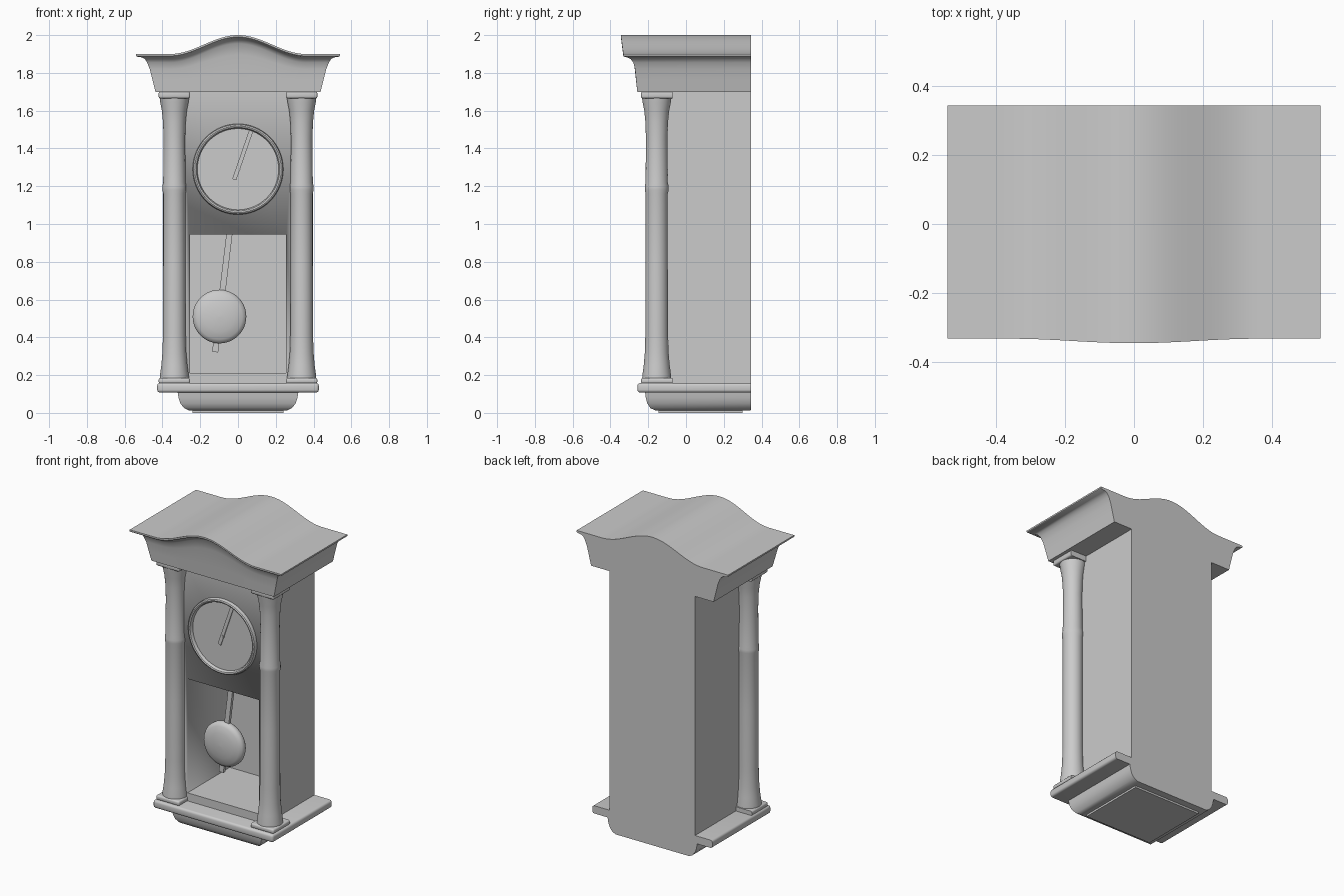
import bpy, bmesh, math
from mathutils import Matrix

if "Cube" in bpy.data.objects:
    bpy.data.objects.remove(bpy.data.objects["Cube"])

BACK = 0.343


def finish(name, bm, angle=35):
    bmesh.ops.recalc_face_normals(bm, faces=bm.faces)
    me = bpy.data.meshes.new(name)
    bm.to_mesh(me)
    bm.free()
    ob = bpy.data.objects.new(name, me)
    bpy.context.collection.objects.link(ob)
    bpy.ops.object.select_all(action='DESELECT')
    bpy.context.view_layer.objects.active = ob
    ob.select_set(True)
    bpy.ops.object.shade_smooth_by_angle(angle=math.radians(angle))
    return ob


def box(name, x0, x1, y0, y1, z0, z1, bevel=0, segments=3):
    bm = bmesh.new()
    bmesh.ops.create_cube(bm, size=1)
    for v in bm.verts:
        v.co = ((x0 + x1) / 2 + v.co.x * (x1 - x0),
                (y0 + y1) / 2 + v.co.y * (y1 - y0),
                (z0 + z1) / 2 + v.co.z * (z1 - z0))
    if bevel:
        # round everything except the flat back edges
        edges = [e for e in bm.edges if min(v.co.y for v in e.verts) < y1 - 1e-4]
        bmesh.ops.bevel(bm, geom=edges, offset=bevel, segments=segments,
                        profile=0.5, affect='EDGES')
    return finish(name, bm)


def lathe(name, profile, loc, facing_front=False, n=40, closed=False):
    """Spin (radius, height) points; height runs along z, or towards -y."""
    bm = bmesh.new()
    rings = [[bm.verts.new((r * math.cos(2 * math.pi * i / n),
                            r * math.sin(2 * math.pi * i / n), h))
              for i in range(n)] for r, h in profile]
    pairs = list(zip(rings, rings[1:]))
    if closed:
        pairs.append((rings[-1], rings[0]))
    else:
        bm.faces.new(rings[0])
        bm.faces.new(rings[-1])
    for a, b in pairs:
        for i in range(n):
            j = (i + 1) % n
            bm.faces.new((a[i], a[j], b[j], b[i]))
    m = Matrix.Translation(loc)
    if facing_front:
        m = m @ Matrix.Rotation(math.radians(90), 4, 'X')
    bm.transform(m)
    return finish(name, bm)


def bar(name, a, b, width, y0, y1):
    """Flat strip between two (x, z) points."""
    bm = bmesh.new()
    dx, dz = b[0] - a[0], b[1] - a[1]
    bmesh.ops.create_cube(bm, size=1)
    bmesh.ops.scale(bm, vec=(width, y1 - y0, math.hypot(dx, dz)), verts=bm.verts)
    bm.transform(Matrix.Translation(((a[0] + b[0]) / 2, (y0 + y1) / 2, (a[1] + b[1]) / 2))
                 @ Matrix.Rotation(math.atan2(dx, dz), 4, 'Y'))
    return finish(name, bm)


def wave(x):
    return 0.5 * (1 + math.cos(math.pi * min(abs(x) / 0.36, 1)))


def moulding(name, layers, n):
    """Loft of (half width, front y, back y, z, wave amount), flat at the back."""
    bm = bmesh.new()
    loops = []
    for w, yf, yb, z, f in layers:
        xs = [w * (2 * i / n - 1) for i in range(n + 1)]
        front = [bm.verts.new((x, yf - 0.013 * f * wave(x), z + 0.1 * f * wave(x))) for x in xs]
        back = [bm.verts.new((x, yb, z + 0.1 * f * wave(x))) for x in xs]
        loops.append(front + back[::-1])
    m = len(loops[0])
    for a, b in zip(loops, loops[1:]):
        for i in range(m):
            j = (i + 1) % m
            bm.faces.new((a[i], a[j], b[j], b[i]))
    for loop in (loops[0], loops[-1]):
        for i in range(n):
            bm.faces.new((loop[i], loop[i + 1], loop[m - 2 - i], loop[m - 1 - i]))
    return finish(name, bm)


# Case with the pendulum opening cut into its front
case = box("case", -0.305, 0.305, -0.15, BACK, 0.15, 1.72)
cutter = box("opening_cutter", -0.255, 0.255, -0.3, 0.28, 0.21, 0.945)
cutter.hide_render = True
cutter.hide_viewport = True
cut = case.modifiers.new("opening", 'BOOLEAN')
cut.operation = 'DIFFERENCE'
cut.solver = 'EXACT'
cut.object = cutter

# Base shelf and the curved foot beneath it
box("base_shelf", -0.428, 0.428, -0.257, BACK, 0.108, 0.158, bevel=0.014)
moulding("foot", [
    (0.24, -0.145, 0.30, 0.0, 0), (0.24, -0.145, 0.30, 0.012, 0),
    (0.262, -0.165, BACK, 0.014, 0), (0.285, -0.188, BACK, 0.025, 0),
    (0.305, -0.205, BACK, 0.05, 0), (0.315, -0.213, BACK, 0.08, 0),
    (0.32, -0.217, BACK, 0.112, 0)], 1)

# Curved crown and roof
moulding("crown", [
    (0.437, -0.258, BACK, 1.70, 0), (0.452, -0.264, BACK, 1.76, 0.3),
    (0.467, -0.270, BACK, 1.82, 0.75), (0.481, -0.279, BACK, 1.855, 1),
    (0.493, -0.293, BACK, 1.873, 1), (0.508, -0.312, BACK, 1.882, 1),
    (0.535, -0.328, BACK, 1.886, 1), (0.54, -0.332, BACK, 1.890, 1),
    (0.54, -0.332, BACK, 1.900, 1)], 48)

# Pair of front columns with plinths and capitals
column = [(0.077, 0.18), (0.076, 0.20), (0.069, 0.25), (0.063, 0.32), (0.060, 0.42),
          (0.059, 0.8), (0.059, 1.16), (0.063, 1.18), (0.063, 1.20), (0.059, 1.22),
          (0.057, 1.45), (0.060, 1.54), (0.066, 1.60), (0.075, 1.645), (0.078, 1.67)]
for side, s in (("left", -1), ("right", 1)):
    x, y = 0.337 * s, -0.155
    lathe(side + "_column", column, (x, y, 0))
    for part, z0, z1, h in (("plinth", 0.155, 0.185, 0.083), ("capital", 1.665, 1.702, 0.083)):
        box(side + "_" + part, x - h, x + h, y - h, y + h, z0, z1, bevel=0.01)

# Clock bezel, hand and hub
lathe("dial_bezel", [(0.215, -0.01), (0.215, 0.012), (0.221, 0.022), (0.229, 0.025),
                     (0.236, 0.021), (0.24, 0.010), (0.24, -0.01)],
      (0, -0.15, 1.29), True, 64, closed=True)
lathe("dial", [(0.22, -0.005), (0.22, 0.003)], (0, -0.15, 1.29), True, 64)
bar("clock_hand", (-0.02, 1.235), (0.07, 1.495), 0.022, -0.163, -0.157)
lathe("hand_hub", [(0.012, 0), (0.012, 0.018)], (0, -0.15, 1.29), True, 16)

# Pendulum rod and bob
bar("pendulum_rod", (-0.044, 0.96), (-0.121, 0.322), 0.032, 0.0, 0.02)
half = [(0.142, 0.008), (0.136, 0.02), (0.12, 0.03), (0.08, 0.041), (0.04, 0.046), (0.003, 0.048)]
lathe("pendulum_bob", [(r, -h) for r, h in half[::-1]] + half, (-0.098, 0.005, 0.51), True, 48)
